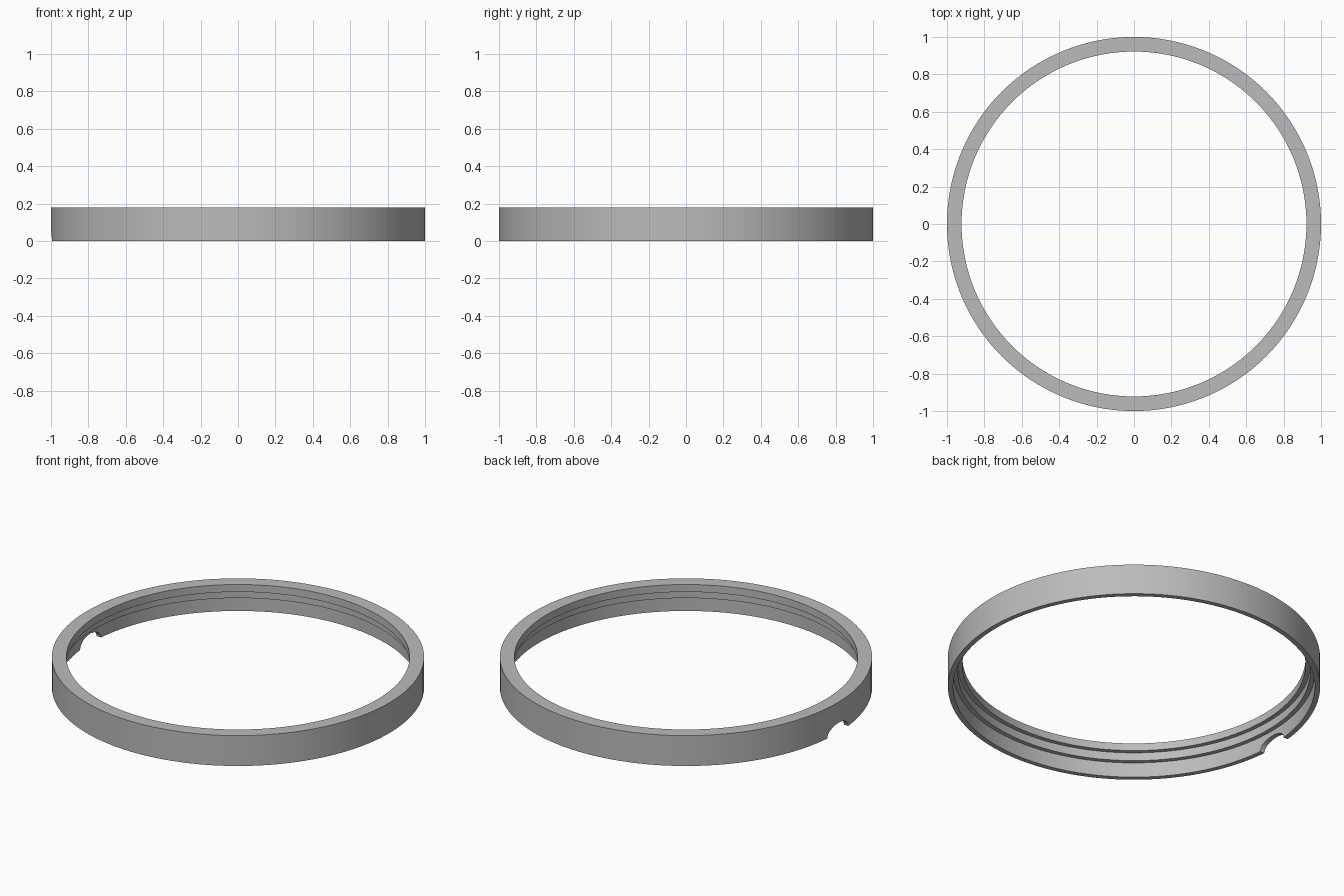
import bpy
import bmesh
from math import cos, sin, pi, radians
from mathutils import Matrix, Vector

SEGMENTS = 128

default = bpy.data.objects.get("Cube")
if default:
    bpy.data.objects.remove(default, do_unlink=True)

grey = bpy.data.materials.new("plain grey")
grey.use_nodes = True
colour = (0.5, 0.5, 0.5, 1.0)
grey.diffuse_color = colour
grey.node_tree.nodes["Principled BSDF"].inputs["Base Color"].default_value = colour


def add_object(name, bm):
    bmesh.ops.recalc_face_normals(bm, faces=bm.faces)
    mesh = bpy.data.meshes.new(name)
    bm.to_mesh(mesh)
    bm.free()
    mesh.materials.append(grey)
    obj = bpy.data.objects.new(name, mesh)
    bpy.context.collection.objects.link(obj)
    return obj


# Ring: wall section with two inner steps, spun around z
section = [(1.0, 0), (1.0, 0.18), (0.922, 0.18), (0.922, 0.136),
           (0.947, 0.136), (0.947, 0.088), (0.972, 0.088), (0.972, 0)]
bm = bmesh.new()
rings = []
for i in range(SEGMENTS):
    a = 2 * pi * i / SEGMENTS
    rings.append([bm.verts.new((r * cos(a), r * sin(a), z)) for r, z in section])
for i, ring in enumerate(rings):
    following = rings[(i + 1) % SEGMENTS]
    for j in range(len(section)):
        k = (j + 1) % len(section)
        bm.faces.new((ring[j], following[j], following[k], ring[k]))
ring_obj = add_object("stepped_ring", bm)

# Cutter: oval rod through the wall on the -x side
bm = bmesh.new()
bmesh.ops.create_cone(bm, cap_ends=True, segments=32, radius1=1, radius2=1, depth=0.3)
bmesh.ops.rotate(bm, verts=bm.verts, matrix=Matrix.Rotation(radians(90), 3, "Y"))
bmesh.ops.scale(bm, verts=bm.verts, vec=(1, 0.098, 0.057))
bmesh.ops.translate(bm, verts=bm.verts, vec=Vector((-1, 0, 0)))
cutter = add_object("notch_cutter", bm)

# Notch in the lower rim
cut = ring_obj.modifiers.new("notch", "BOOLEAN")
cut.operation = "DIFFERENCE"
cut.solver = "EXACT"
cut.object = cutter
bpy.context.view_layer.objects.active = ring_obj
ring_obj.select_set(True)
bpy.ops.object.modifier_apply(modifier=cut.name)
bpy.data.objects.remove(cutter, do_unlink=True)
bpy.ops.object.shade_smooth_by_angle(angle=radians(30))
